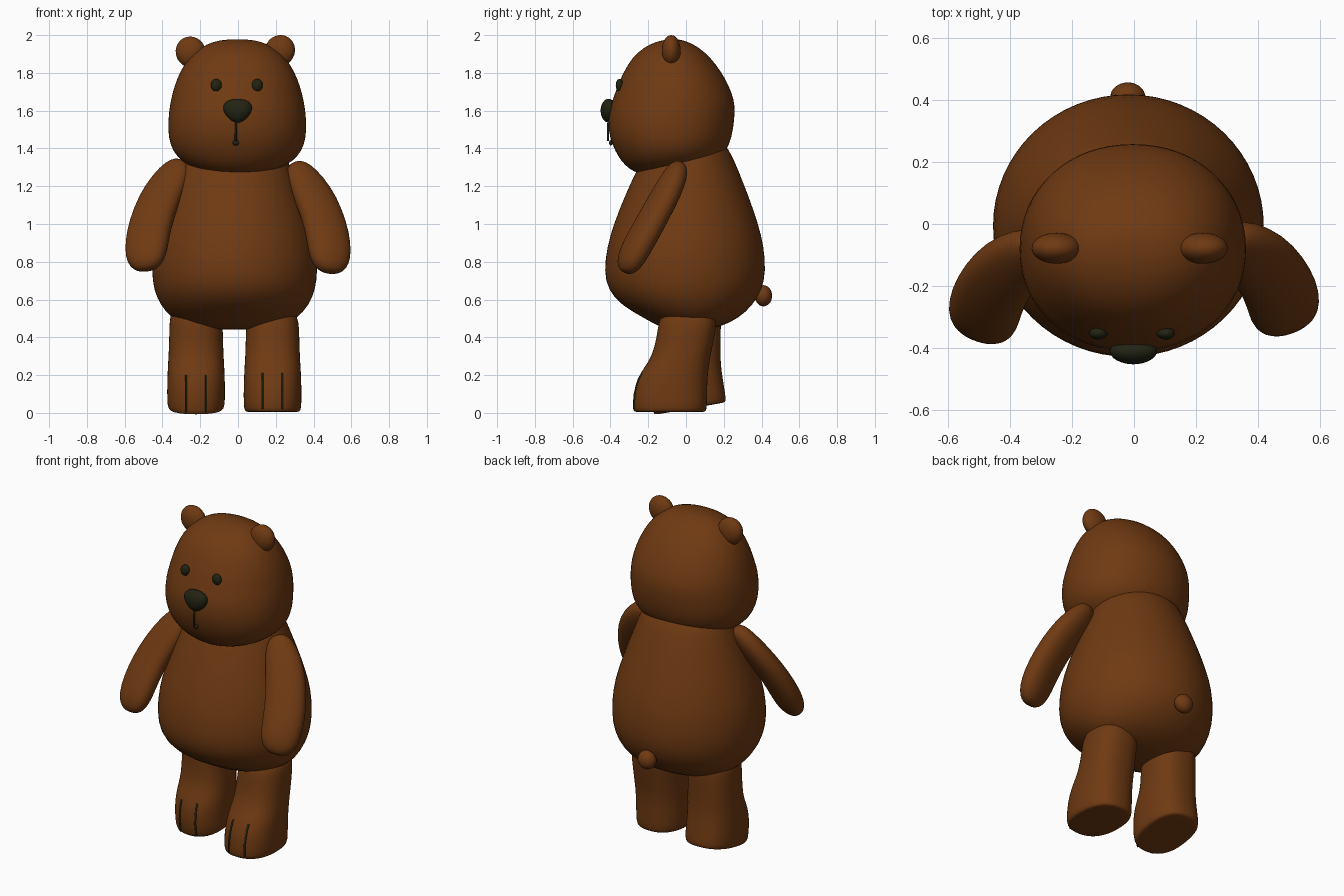
import bpy, bmesh, math
from mathutils import Vector, Matrix

cube = bpy.data.objects.get("Cube")
if cube:
    bpy.data.objects.remove(cube, do_unlink=True)


def material(name, color):
    m = bpy.data.materials.new(name)
    m.use_nodes = True
    m.diffuse_color = (*color, 1)
    m.node_tree.nodes["Principled BSDF"].inputs["Base Color"].default_value = (*color, 1)
    return m


brown = material("brown fur", (0.16, 0.042, 0.006))
dark = material("dark olive", (0.016, 0.017, 0.006))


def oval(center, u, v, power=2.0, n=32):
    """Ring of points on a superellipse spanned by half axes u and v."""
    pts = []
    for i in range(n):
        a = 2 * math.pi * i / n
        c, s = math.cos(a), math.sin(a)
        pts.append(center + u * math.copysign(abs(c) ** (2 / power), c)
                   + v * math.copysign(abs(s) ** (2 / power), s))
    return pts


def loft(name, rings, mat):
    """Skin a stack of rings, cap both ends and smooth it."""
    bm = bmesh.new()
    loops = [[bm.verts.new(p) for p in r] for r in rings]
    for a, b in zip(loops, loops[1:]):
        for i in range(len(a)):
            j = (i + 1) % len(a)
            bm.faces.new((a[i], a[j], b[j], b[i]))
    bm.faces.new(loops[0][::-1])
    bm.faces.new(loops[-1])
    bmesh.ops.recalc_face_normals(bm, faces=bm.faces)
    for f in bm.faces:
        f.smooth = True
    mesh = bpy.data.meshes.new(name)
    bm.to_mesh(mesh)
    bm.free()
    mesh.materials.append(mat)
    ob = bpy.data.objects.new(name, mesh)
    bpy.context.collection.objects.link(ob)
    sub = ob.modifiers.new("smooth", "SUBSURF")
    sub.levels = sub.render_levels = 1
    return ob


def stack(name, profile, x, mat, power=2.0):
    """Loft from rows of height, half width, front y, back y."""
    rings = [oval(Vector((x, (f + b) / 2, z)), Vector((w, 0, 0)),
                  Vector((0, (b - f) / 2, 0)), power) for z, w, f, b in profile]
    return loft(name, rings, mat)


def ball(name, loc, size, mat, tilt=(0, 0, 0)):
    bpy.ops.mesh.primitive_uv_sphere_add(segments=32, ring_count=16, location=loc, rotation=tilt)
    ob = bpy.context.object
    ob.name = name
    ob.scale = size
    ob.data.materials.append(mat)
    bpy.ops.object.shade_smooth()
    return ob


def cord(name, points, radius, mat):
    cu = bpy.data.curves.new(name, "CURVE")
    cu.dimensions = "3D"
    cu.bevel_depth = radius
    cu.bevel_resolution = 1
    cu.use_fill_caps = True
    sp = cu.splines.new("POLY")
    sp.points.add(len(points) - 1)
    for p, co in zip(sp.points, points):
        p.co = (*co, 1)
    cu.materials.append(mat)
    ob = bpy.data.objects.new(name, cu)
    bpy.context.collection.objects.link(ob)
    return ob


# Torso
stack("body", [
    (.44, .12, -.08, .10), (.455, .24, -.14, .18), (.5, .335, -.22, .28),
    (.57, .395, -.345, .355), (.65, .43, -.415, .405), (.75, .442, -.437, .425),
    (.88, .435, -.42, .415), (1.0, .405, -.385, .385), (1.15, .355, -.325, .332),
    (1.28, .305, -.265, .28), (1.4, .26, -.2, .23), (1.47, .18, -.1, .16)], -.018, brown)

# Head with broad jaw and shallow muzzle
stack("head", [
    (1.265, .06, -.23, -.05), (1.275, .17, -.275, .04), (1.31, .265, -.325, .13),
    (1.36, .325, -.362, .195), (1.42, .358, -.392, .232), (1.5, .37, -.415, .252),
    (1.6, .363, -.412, .262), (1.66, .352, -.387, .255), (1.73, .335, -.366, .23),
    (1.81, .303, -.328, .185), (1.88, .258, -.287, .132), (1.935, .195, -.225, .07),
    (1.965, .13, -.16, .01), (1.978, .06, -.1, -.035)], -.004, brown, 2.1)

# Ears, tail and face
ball("right_ear", (-.25, -.078, 1.91), (.079, .05, .083), brown, (0, -.5, 0))
ball("left_ear", (.222, -.078, 1.918), (.079, .05, .083), brown, (0, .5, 0))
ball("tail", (-.02, .41, .62), (.056, .046, .056), brown)
for side, x in (("right", -.115), ("left", .102)):
    ball(side + "_eye", (x, -.352, 1.735), (.029, .02, .033), dark)

# Nose is wide at the top and narrow below
nose = ball("nose", (-.002, -.41, 1.6), (.078, .042, .063), dark)
for v in nose.data.vertices:
    v.co.x *= 0.94 + 0.25 * v.co.z
cord("mouth_line", [(-.01, -.413, 1.535), (-.012, -.414, 1.44)], .006, dark)
ball("mouth", (-.012, -.398, 1.43), (.017, .01, .014), dark)


# Arms: flattened tapering sleeves that swing forward
def arm(name, s, shift):
    path = [((.30, -.035, 1.325), .025, .02), ((.31, -.042, 1.305), .06, .045),
            ((.34, -.06, 1.255), .092, .06), ((.40, -.105, 1.16), .112, .068),
            ((.45, -.165, 1.05), .117, .07), ((.48, -.225, .94), .12, .071),
            ((.49, -.275, .85), .117, .07), ((.495, -.303, .79), .1, .06),
            ((.497, -.318, .757), .07, .042), ((.498, -.326, .742), .03, .02)]
    pts = [Vector(p) for p, _, _ in path]
    rings = []
    for i, (_, w, d) in enumerate(path):
        t = (pts[min(i + 1, len(pts) - 1)] - pts[max(i - 1, 0)]).normalized()
        u = Vector((.93, .36, 0))
        u = (u - t * u.dot(t)).normalized()
        v = t.cross(u)
        rings.append([Vector((p.x * s, p.y, p.z)) + Vector(shift)
                      for p in oval(pts[i], u * w, v * d, 2.2)])
    return loft(name, rings, brown)


arm("left_arm", 1, (-.004, 0, 0))
arm("right_arm", -1, (.004, -.025, .012))


# Legs with flat soles and toe lines; the right one steps back
def leg(side, x, matrix):
    parts = [stack(side + "_leg", [
        (.005, .13, -.262, .092), (.006, .142, -.274, .102), (.02, .153, -.284, .112),
        (.1, .154, -.28, .112), (.18, .152, -.26, .114), (.24, .149, -.222, .12),
        (.3, .145, -.18, .13), (.4, .142, -.155, .15), (.49, .14, -.145, .167),
        (.54, .115, -.12, .145), (.56, .06, -.06, .08)], x, brown, 2.4)]
    for k, dx in enumerate((-.053, .053)):
        parts.append(cord(f"{side}_toe_line_{k + 1}", [
            (x + dx, -.275, .02), (x + dx, -.272, .1), (x + dx, -.25, .18),
            (x + dx, -.232, .21)], .006, dark))
    for p in parts:
        p.matrix_world = matrix


hip = Vector((0, 0, .5))
step = (Matrix.Translation(hip + Vector((0, .02, .025)))
        @ Matrix.Rotation(math.radians(10), 4, "X") @ Matrix.Translation(-hip))
leg("left", .183, Matrix.Identity(4))
leg("right", -.222, step)
